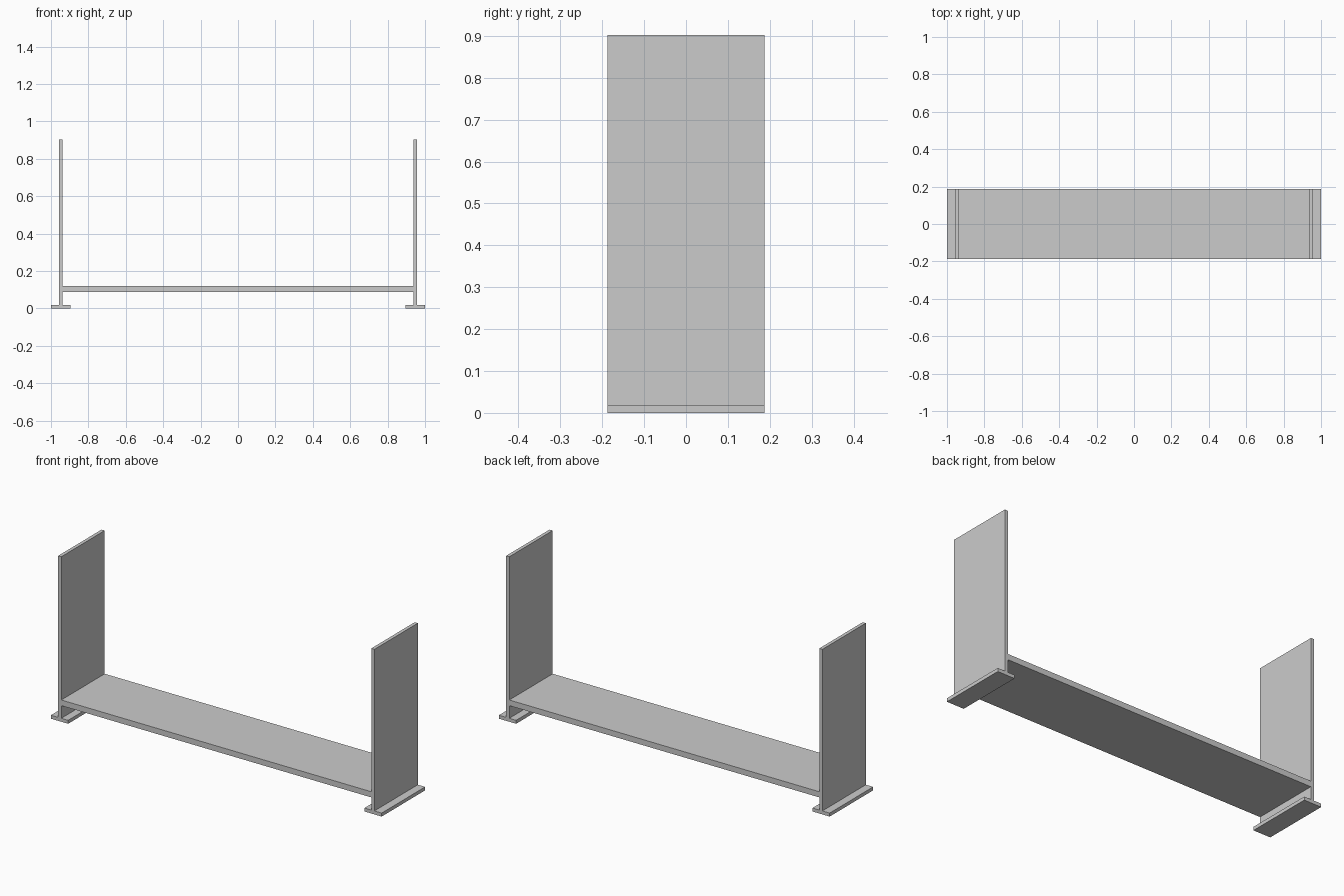
import bpy

if "Cube" in bpy.data.objects:
    bpy.data.objects.remove(bpy.data.objects["Cube"])

DEPTH = 0.375


def box(name, x0, x1, z0, z1):
    """Full-depth board spanning the given x and z ranges."""
    bpy.ops.mesh.primitive_cube_add(size=1, location=((x0 + x1) / 2, 0, (z0 + z1) / 2))
    ob = bpy.context.object
    ob.name = name
    ob.scale = (x1 - x0, DEPTH, z1 - z0)
    bpy.ops.object.transform_apply(location=False, rotation=False, scale=True)
    return ob


# Low shelf between the side panels
box("shelf", -0.937, 0.937, 0.088, 0.119)

# Upright side panels on flat feet, one pair per end
for side, s in (("left", -1), ("right", 1)):
    box(side + "_panel", *sorted((s * 0.937, s * 0.956)), 0.019, 0.902)
    box(side + "_foot", *sorted((s * 0.896, s * 1.0)), 0.0, 0.019)
